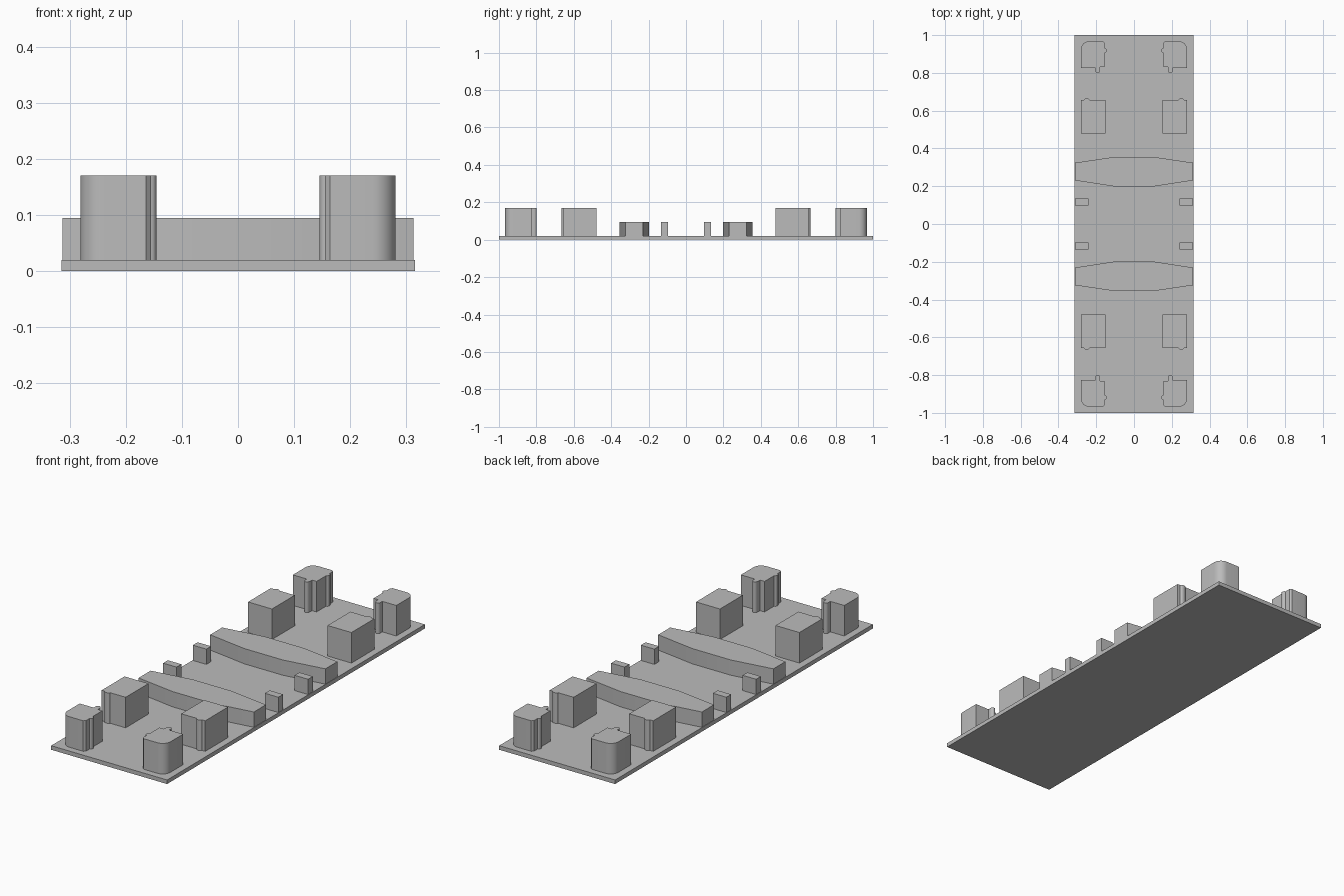
import bpy, bmesh, math

if "Cube" in bpy.data.objects:
    bpy.data.objects.remove(bpy.data.objects["Cube"])

grey = bpy.data.materials.new("plain grey")
grey.diffuse_color = (0.5, 0.5, 0.5, 1)
grey.use_nodes = True
grey.node_tree.nodes["Principled BSDF"].inputs["Base Color"].default_value = grey.diffuse_color
BASE_TOP = 0.02


def prism(name, outline, z0, z1, sx=1, sy=1):
    """Extrude a closed outline upward, optionally mirrored in x or y."""
    bm = bmesh.new()
    face = bm.faces.new([bm.verts.new((x * sx, y * sy, z0)) for x, y in outline])
    ext = bmesh.ops.extrude_face_region(bm, geom=[face])
    for v in ext["geom"]:
        if isinstance(v, bmesh.types.BMVert):
            v.co.z = z1
    bmesh.ops.recalc_face_normals(bm, faces=bm.faces)
    mesh = bpy.data.meshes.new(name)
    bm.to_mesh(mesh)
    bm.free()
    mesh.materials.append(grey)
    obj = bpy.data.objects.new(name, mesh)
    bpy.context.collection.objects.link(obj)
    bpy.ops.object.select_all(action="DESELECT")
    obj.select_set(True)
    bpy.context.view_layer.objects.active = obj
    bpy.ops.object.shade_smooth_by_angle(angle=math.radians(30))
    return obj


def arc(cx, cy, rx, ry, a0, a1, n=8):
    return [(cx + rx * math.cos(math.radians(a0 + (a1 - a0) * i / n)),
             cy + ry * math.sin(math.radians(a0 + (a1 - a0) * i / n)))
            for i in range(n + 1)]


def rect(x0, x1, y0, y1):
    return [(x0, y0), (x1, y0), (x1, y1), (x0, y1)]


# Flat base plate
prism("base_plate", rect(-0.315, 0.315, -1, 1), 0, BASE_TOP)

# Corner block: rounded outer corner, one knob on each inner side
corner = [(0.281, 0.827)]
corner += arc(0.281 - 0.042, 0.967 - 0.042, 0.042, 0.042, 0, 90)
corner += [(0.164, 0.967), (0.155, 0.958)]
corner += arc(0.155, 0.918, 0.01, 0.013, 90, 270)
corner += [(0.155, 0.831), (0.179, 0.831), (0.181, 0.812)]
corner += arc(0.193, 0.811, 0.012, 0.012, 180, 360)
corner += [(0.205, 0.827)]

# Middle block: rectangle with a small rounded ridge on its far side
middle = [(0.151, 0.479), (0.281, 0.479), (0.281, 0.656)]
middle += arc(0.25, 0.656, 0.015, 0.009, 0, 180)
middle += [(0.151, 0.656)]

# Low cross bar, wider in the middle than at its ends
bar = [(-0.313, 0.231), (-0.105, 0.199), (0.105, 0.199), (0.313, 0.231),
       (0.313, 0.324), (0.105, 0.355), (-0.105, 0.355), (-0.313, 0.324)]

# Small pegs along the long edges
peg = rect(0.24, 0.313, 0.097, 0.134)

for sy, end in ((-1, "front"), (1, "back")):
    prism(f"cross_bar_{end}", bar, BASE_TOP, 0.095, 1, sy)
    for sx, side in ((-1, "left"), (1, "right")):
        tag = f"{end}_{side}"
        prism(f"corner_block_{tag}", corner, BASE_TOP, 0.17, sx, sy)
        prism(f"middle_block_{tag}", middle, BASE_TOP, 0.17, sx, sy)
        prism(f"edge_peg_{tag}", peg, BASE_TOP, 0.095, sx, sy)
